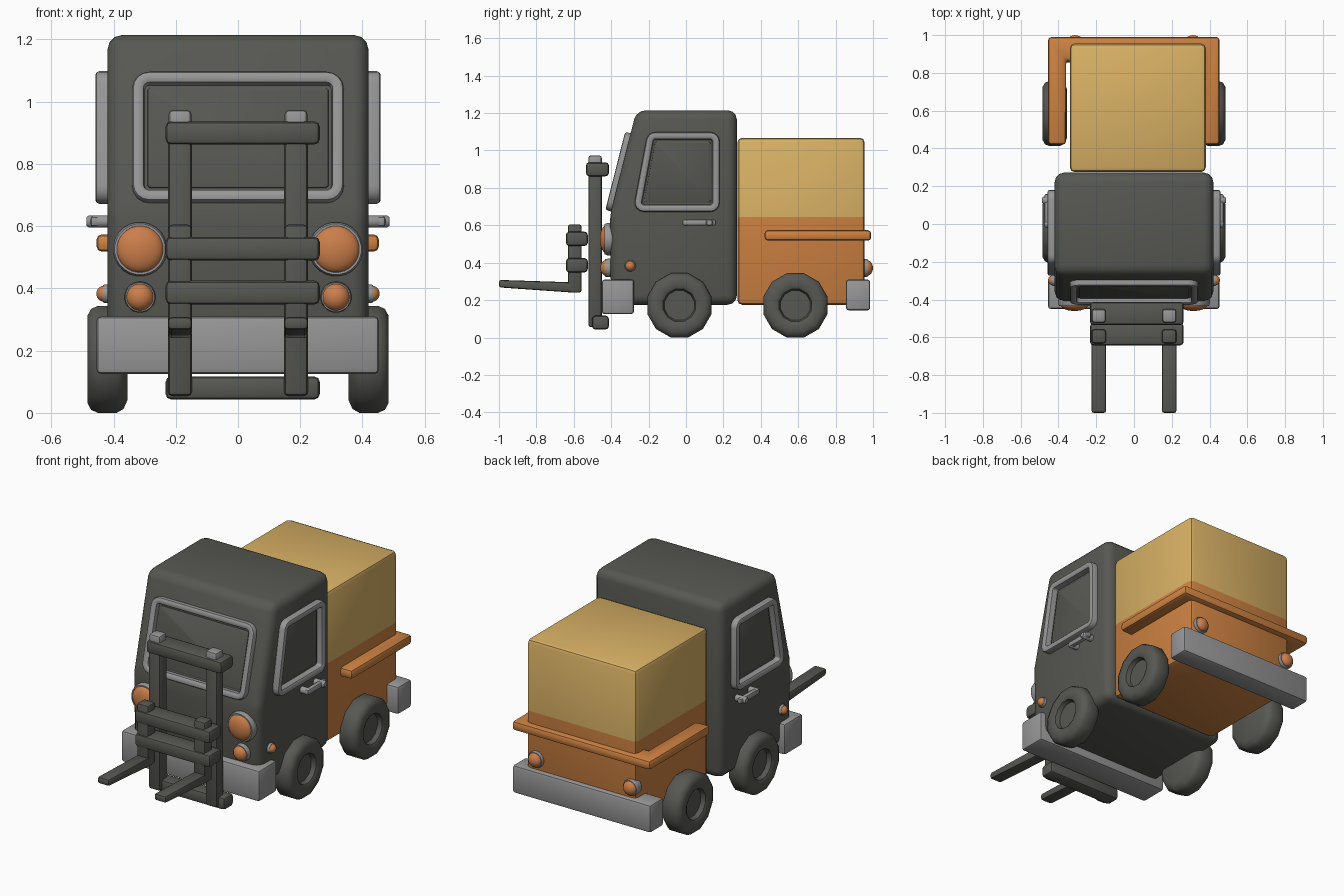
import bpy, bmesh, math
from mathutils import Vector, Matrix

if "Cube" in bpy.data.objects:
    bpy.data.objects.remove(bpy.data.objects["Cube"])


def mat(name, rgb):
    m = bpy.data.materials.new(name)
    m.diffuse_color = (*rgb, 1)
    m.use_nodes = True
    m.node_tree.nodes["Principled BSDF"].inputs["Base Color"].default_value = m.diffuse_color
    return m


DARK = mat("dark_grey", (0.095, 0.097, 0.085))
GREY = mat("light_grey", (0.31, 0.31, 0.31))
ORANGE = mat("orange", (0.62, 0.225, 0.055))
LAMP = mat("lamp_orange", (0.60, 0.21, 0.07))
YELLOW = mat("yellow", (0.69, 0.44, 0.13))


def finish(bm, name, *mats):
    bmesh.ops.recalc_face_normals(bm, faces=bm.faces[:])
    for f in bm.faces:
        f.smooth = True
    for e in bm.edges:
        e.smooth = len(e.link_faces) == 2 and e.calc_face_angle(0) < math.radians(40)
    me = bpy.data.meshes.new(name)
    bm.to_mesh(me)
    bm.free()
    for m in mats:
        me.materials.append(m)
    ob = bpy.data.objects.new(name, me)
    bpy.context.collection.objects.link(ob)
    return ob


def prism_bm(pts, axis, lo, hi, bevel, seg=2):
    """Extrude a 2D outline along x (points are y,z) or z (points are x,y), round all edges."""
    bm = bmesh.new()
    def put(p, t):
        return (t, p[0], p[1]) if axis == 'x' else (p[0], p[1], t)
    a = [bm.verts.new(put(p, lo)) for p in pts]
    b = [bm.verts.new(put(p, hi)) for p in pts]
    bm.faces.new(a)
    bm.faces.new(b)
    n = len(pts)
    for i in range(n):
        j = (i + 1) % n
        bm.faces.new((a[i], a[j], b[j], b[i]))
    bmesh.ops.recalc_face_normals(bm, faces=bm.faces[:])
    bmesh.ops.bevel(bm, geom=bm.edges[:], offset=bevel, segments=seg, profile=0.5,
                    affect='EDGES', clamp_overlap=True)
    return bm


def prism(name, m, *args, **kw):
    return finish(prism_bm(*args, **kw), name, m)


def rect(a0, a1, b0, b1):
    return [(a0, b0), (a1, b0), (a1, b1), (a0, b1)]


def box(name, m, x, y, z, bevel=0.014):
    return prism(name, m, rect(*y, *z), 'x', x[0], x[1], bevel)


def lathe(name, m, profile, loc, direction, n=24):
    """Spin (radius, height) points around a direction."""
    bm = bmesh.new()
    rings = []
    for r, h in profile:
        if r == 0:
            rings.append([bm.verts.new((0, 0, h))])
        else:
            rings.append([bm.verts.new((r * math.cos((i + .5) * math.tau / n),
                                        r * math.sin((i + .5) * math.tau / n), h)) for i in range(n)])
    for a, b in zip(rings, rings[1:]):
        for i in range(n):
            j = (i + 1) % n
            q = [a[i % len(a)], a[j % len(a)], b[j % len(b)], b[i % len(b)]]
            bm.faces.new(list(dict.fromkeys(q)))
    rot = Vector(direction).to_track_quat('Z', 'Y').to_matrix().to_4x4()
    bm.transform(Matrix.Translation(loc) @ rot)
    return finish(bm, name, m)


def outline(pts, inset, radius, steps=5):
    """Convex counter-clockwise outline moved inward, with rounded corners."""
    n, out = len(pts), []
    r = max(radius - inset, 0.012)
    for i in range(n):
        p0, p1, p2 = (Vector(pts[k % n]) for k in (i - 1, i, i + 1))
        d1, d2 = (p1 - p0).normalized(), (p2 - p1).normalized()
        n1, n2 = Vector((-d1.y, d1.x)), Vector((-d2.y, d2.x))
        c = p1 + (n1 + n2) * ((inset + r) / (1 + n1.dot(n2)))
        a1, turn = math.atan2(-n1.y, -n1.x), d1.angle(d2)
        for s in range(steps):
            a = a1 + turn * s / (steps - 1)
            out.append(c + r * Vector((math.cos(a), math.sin(a))))
    return out


def window(name, m, pts, layers, radius, origin, u, v, nrm, cap=False):
    """Loft rounded outlines given as (inset, height) layers."""
    bm = bmesh.new()
    o, u, v, nrm = map(Vector, (origin, u, v, nrm))
    rings = [[bm.verts.new(o + u * p.x + v * p.y + nrm * h) for p in outline(pts, ins, radius)]
             for ins, h in layers]
    for a, b in zip(rings, rings[1:]):
        for i in range(len(a)):
            j = (i + 1) % len(a)
            bm.faces.new((a[i], a[j], b[j], b[i]))
    if cap:
        bm.faces.new(rings[-1])
    return finish(bm, name, m)


# Cab with raked front
prism("cab", DARK, [(-.40, .175), (-.408, .65), (-.265, 1.215), (.272, 1.215), (.272, .175)],
      'x', -.42, .42, .05, seg=3)

# Window frames and panes
def frame_layers(h):
    return [(0, -.01), (0, h - .012), (.004, h - .003), (.012, h), (.027, h), (.036, h - .006), (.042, -.01)]
PANE = [(.048, -.005), (.05, .004), (.055, .007)]
slope = Vector((0, .143, .565)).normalized()
normal = Vector((1, 0, 0)).cross(slope)
views = [("windscreen", rect(-.34, .34, 0, .43), .055, (0, -.402, .675), (1, 0, 0), slope, normal, .03)]
side_pts = [(-.285, .672), (.18, .672), (.18, 1.098), (-.205, 1.098)]
for s, side in ((1, "right"), (-1, "left")):
    views.append((side + "_window", side_pts, .05, (s * .42, 0, 0), (0, 1, 0), (0, 0, 1), (s, 0, 0), .038))
for name, pts, r, o, u, v, nn, h in views:
    window(name + "_frame", GREY, pts, frame_layers(h), r, o, u, v, nn)
    window(name + "_pane", DARK, pts, PANE, r, o, u, v, nn, cap=True)

# Cargo body: orange tub below, yellow load above
bm = prism_bm(rect(.275, .955, .175, 1.068), 'x', -.34, .38, .025)
bmesh.ops.bisect_plane(bm, geom=bm.verts[:] + bm.edges[:] + bm.faces[:],
                       plane_co=(0, 0, .645), plane_no=(0, 0, 1))
for f in bm.faces:
    f.material_index = int(f.calc_center_median().z > .645)
finish(bm, "cargo_body", ORANGE, YELLOW)

# U-shaped rail round the tub
prism("cargo_rail", ORANGE, [(-.455, .42), (-.36, .42), (-.36, .865), (.36, .865), (.36, .42),
                             (.453, .42), (.453, .99), (-.455, .99)], 'z', .518, .574, .018)

# Bumpers
box("front_bumper", GREY, (-.455, .453), (-.45, -.278), (.125, .31), .015)
box("rear_bumper", GREY, (-.455, .453), (.855, .985), (.145, .31), .015)


# Lamps: grey bezel with a domed lens
def lamp(name, loc, direction, r, depth, bulge):
    lathe(name + "_bezel", GREY, [(r * .95, -.03), (r, 0), (r, depth * .6), (r * .94, depth),
                                  (r * .86, depth), (r * .84, 0)], loc, direction)
    lens = [(r * .88 * math.cos(a), depth * .7 + bulge * math.sin(a))
            for a in (k * math.pi / 12 for k in range(6))] + [(0, depth * .7 + bulge)]
    lathe(name + "_lens", LAMP, lens, loc, direction)


WHEEL = [(0, -.065), (.135, -.065), (.165, -.052), (.178, -.03), (.178, .03), (.168, .052),
         (.145, .064), (.105, .064), (.09, .056), (.082, .03), (.07, .03), (0, .033)]
for s, side in ((1, "right"), (-1, "left")):
    lamp(side + "_headlight", (s * .315, -.40, .526), (0, -1, 0), .087, .035, .036)
    lamp(side + "_fog_lamp", (s * .315, -.40, .372), (0, -1, 0), .05, .032, .036)
    lamp(side + "_rear_lamp", (s * .312, .955, .372), (0, 1, 0), .048, .018, .032)
    lamp(side + "_indicator", (s * .418, -.298, .383), (s, 0, 0), .03, .016, .026)
    # Wheels
    for end, y in (("front", -.035), ("rear", .585)):
        lathe(f"{end}_{side}_wheel", DARK, WHEEL, (s * .42, y, .172), (s, 0, 0), n=12)
    # Door handle
    xs = sorted((s * .445, s * .475))
    box(side + "_door_handle", GREY, xs, (-.02, .16), (.598, .632), .012)
    for k, y in enumerate((.0, .125)):
        lathe(f"{side}_handle_post_{k}", GREY, [(.02, 0), (.02, .05 + .014 * k), (.014, .058 + .014 * k),
              (0, .058 + .014 * k)], (s * .415, y, .615), (s, 0, 0), n=12)

    # Fork lift: mast post with cap, carriage post and tapered fork
    x = sorted((s * .148, s * .225))
    box(side + "_mast_post", DARK, x, (-.522, -.45), (.055, .94))
    box(side + "_mast_cap", GREY, (x[0] + .002, x[1] - .002), (-.522, -.45), (.90, .974))
    box(side + "_carriage_post", DARK, x, (-.632, -.558), (.24, .605))
    prism(side + "_fork", DARK, [(-1, .268), (-.60, .24), (-.60, .295), (-1, .308)], 'x', *x, .012)

# Fork lift cross beams
for name, y, z in (("mast_top_beam", (-.535, -.412), (.862, .937)),
                   ("mast_bottom_beam", (-.503, -.412), (.043, .117)),
                   ("carriage_upper_beam", (-.642, -.525), (.489, .566)),
                   ("carriage_lower_beam", (-.642, -.525), (.348, .425))):
    box(name, DARK, (-.233, .263), y, z, .018)
